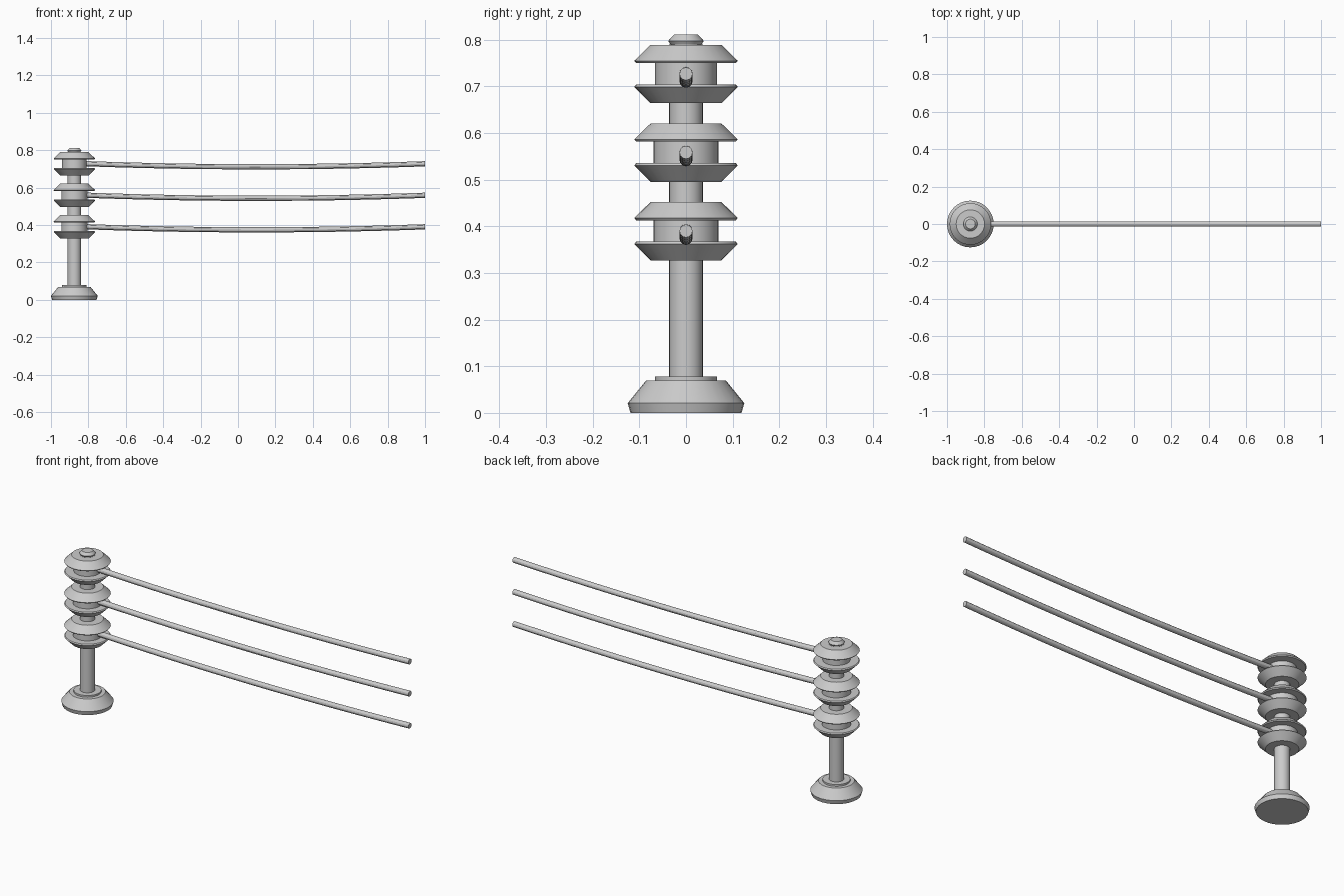
import bpy, bmesh, math

if "Cube" in bpy.data.objects:
    bpy.data.objects.remove(bpy.data.objects["Cube"])

PX = -0.875      # post axis
SIDES = 32


def finish(name, bm):
    bmesh.ops.recalc_face_normals(bm, faces=bm.faces)
    me = bpy.data.meshes.new(name)
    bm.to_mesh(me)
    bm.free()
    ob = bpy.data.objects.new(name, me)
    bpy.context.collection.objects.link(ob)
    bpy.context.view_layer.objects.active = ob
    bpy.ops.object.select_all(action='DESELECT')
    ob.select_set(True)
    bpy.ops.object.shade_smooth_by_angle(angle=math.radians(30))
    return ob


def loft(bm, rings):
    # skin closed rings of points and cap both ends
    rows = [[bm.verts.new(p) for p in r] for r in rings]
    n = len(rows[0])
    for a, b in zip(rows, rows[1:]):
        for i in range(n):
            j = (i + 1) % n
            bm.faces.new((a[i], a[j], b[j], b[i]))
    bm.faces.new(rows[0][::-1])
    bm.faces.new(rows[-1])


def lathe(name, profile):
    bm = bmesh.new()
    ang = [2 * math.pi * i / SIDES for i in range(SIDES)]
    loft(bm, [[(PX + r * math.cos(a), r * math.sin(a), z) for a in ang]
              for r, z in profile])
    return finish(name, bm)


def wire(name, z_end, sag=0.016, r=0.014, segs=12, sides=12):
    x0, x1 = -0.83, 1.0
    mid, half = 0.1, 0.9
    bm = bmesh.new()
    rings = []
    for k in range(segs + 1):
        x = x0 + (x1 - x0) * k / segs
        t = (x - mid) / half
        z = z_end - sag * (1 - t * t)
        rings.append([(x, r * math.cos(2 * math.pi * i / sides),
                       z + r * math.sin(2 * math.pi * i / sides)) for i in range(sides)])
    loft(bm, rings)
    return finish(name, bm)


# Base, collar, post and cap
lathe("base", [(0.119, 0), (0.125, 0.021), (0.086, 0.069)])
lathe("base_collar", [(0.066, 0.06), (0.066, 0.078)])
lathe("post", [(0.036, 0.05), (0.036, 0.79)])
lathe("cap", [(0.03, 0.785), (0.038, 0.797), (0.036, 0.8), (0.026, 0.811)])

# Three insulators, each two flared discs around a spool, holding a sagging wire
for n, spool_r in enumerate((0.07, 0.07, 0.066)):
    z = 0.327 + 0.1685 * n
    lathe(f"lower_disc_{n}", [(0.076, z), (0.111, z + 0.035), (0.107, z + 0.040)])
    lathe(f"spool_{n}", [(spool_r, z + 0.035), (spool_r, z + 0.095)])
    lathe(f"upper_disc_{n}", [(0.107, z + 0.086), (0.111, z + 0.091), (0.076, z + 0.125)])
    wire(f"wire_{n}", z + 0.063)
